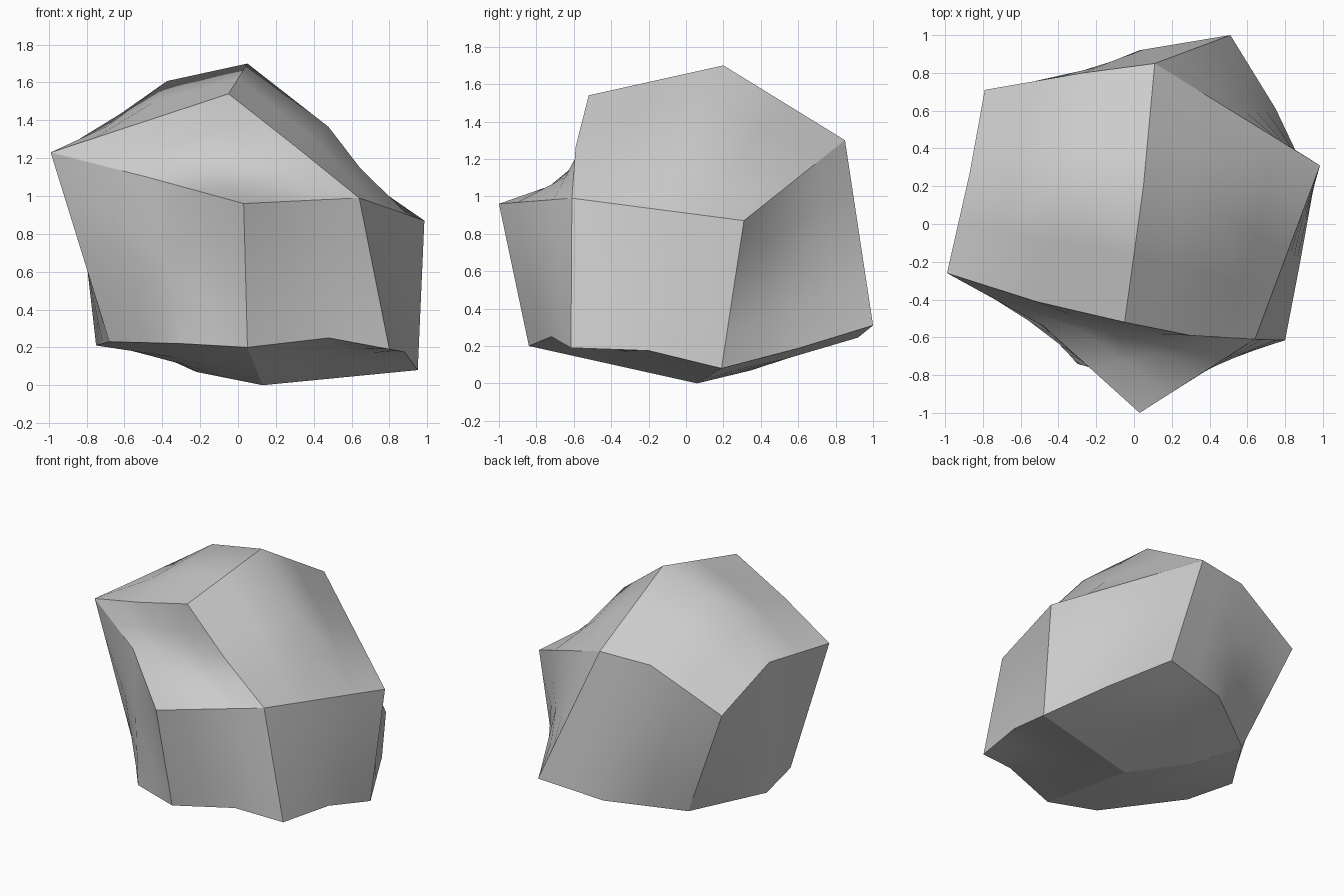
import bpy, bmesh
from mathutils import Vector as V

if "Cube" in bpy.data.objects:
    bpy.data.objects.remove(bpy.data.objects["Cube"])

# Boulder: a distorted rhombic dodecahedron, each face split into 2 x 2 patches
corners = {
    'A': (-.99, -.26, 1.23), 'B': (-.05, -.52, 1.54), 'C': (.03, -1.0, .96),
    'D': (.64, -.61, .99), 'E': (.985, .31, .87), 'F': (.95, .19, .08),
    'G': (.80, -.615, .19), 'H': (.05, -.84, .20), 'I': (.13, .06, 0),
    'K': (-.68, -.25, .23), 'M': (.11, .85, 1.30), 'N': (.51, 1.0, .31),
    'O': (-.79, .71, 1.01), 'X': (-.44, .60, .17),
}
# Edges whose midpoint is bent away from the straight line
bends = {
    'BM': (.05, .20, 1.70), 'AO': (-.87, .27, 1.26), 'MO': (-.27, .80, 1.28),
    'KX': (-.75, .13, .21), 'NX': (.03, .92, .245), 'IX': (-.22, .35, .07),
    'FG': (.88, -.20, .175), 'GH': (.48, -.72, .25), 'HK': (-.30, -.74, .22),
    'AC': (-.48, -.54, 1.10), 'AB': (-.52, -.41, 1.385), 'BD': (.30, -.59, 1.265),
    'FN': (.75, .61, .19),
}
faces = ['ACDB', 'AKHC', 'CHGD', 'DGFE', 'BDEM', 'EFNM',
         'ABMO', 'AOXK', 'OMNX', 'HKXI', 'HIFG', 'IXNF']
# Extra bulge at the middle of the two upper faces
bulge = {'BDEM': V((.045, .03, .05)), 'ABMO': V((0, 0, .065))}

bm = bmesh.new()
verts = {}


def corner(k):
    if k not in verts:
        verts[k] = bm.verts.new(corners[k])
    return verts[k]


def middle(a, b):
    k = ''.join(sorted(a + b))
    if k not in verts:
        straight = (V(corners[a]) + V(corners[b])) / 2
        verts[k] = bm.verts.new(bends.get(k, straight))
    return verts[k]


for f in faces:
    c = [corner(k) for k in f]
    m = [middle(f[i], f[(i + 1) % 4]) for i in range(4)]
    # Coons patch centre
    co = sum((v.co for v in m), V()) / 2 - sum((v.co for v in c), V()) / 4
    centre = bm.verts.new(co + bulge.get(f, V()))
    for i in range(4):
        bm.faces.new((c[i], m[i], centre, m[i - 1])).smooth = True

bmesh.ops.recalc_face_normals(bm, faces=bm.faces)

# Keep the borders between the twelve faces crisp
centres = {v for v in bm.verts} - set(verts.values())
for e in bm.edges:
    e.smooth = any(v in centres for v in e.verts)

# Split the twisted patches once more so they curve evenly
bmesh.ops.subdivide_edges(bm, edges=bm.edges[:], cuts=1, use_grid_fill=True)

mesh = bpy.data.meshes.new("boulder")
bm.to_mesh(mesh)
bm.free()
rock = bpy.data.objects.new("boulder", mesh)
bpy.context.collection.objects.link(rock)
